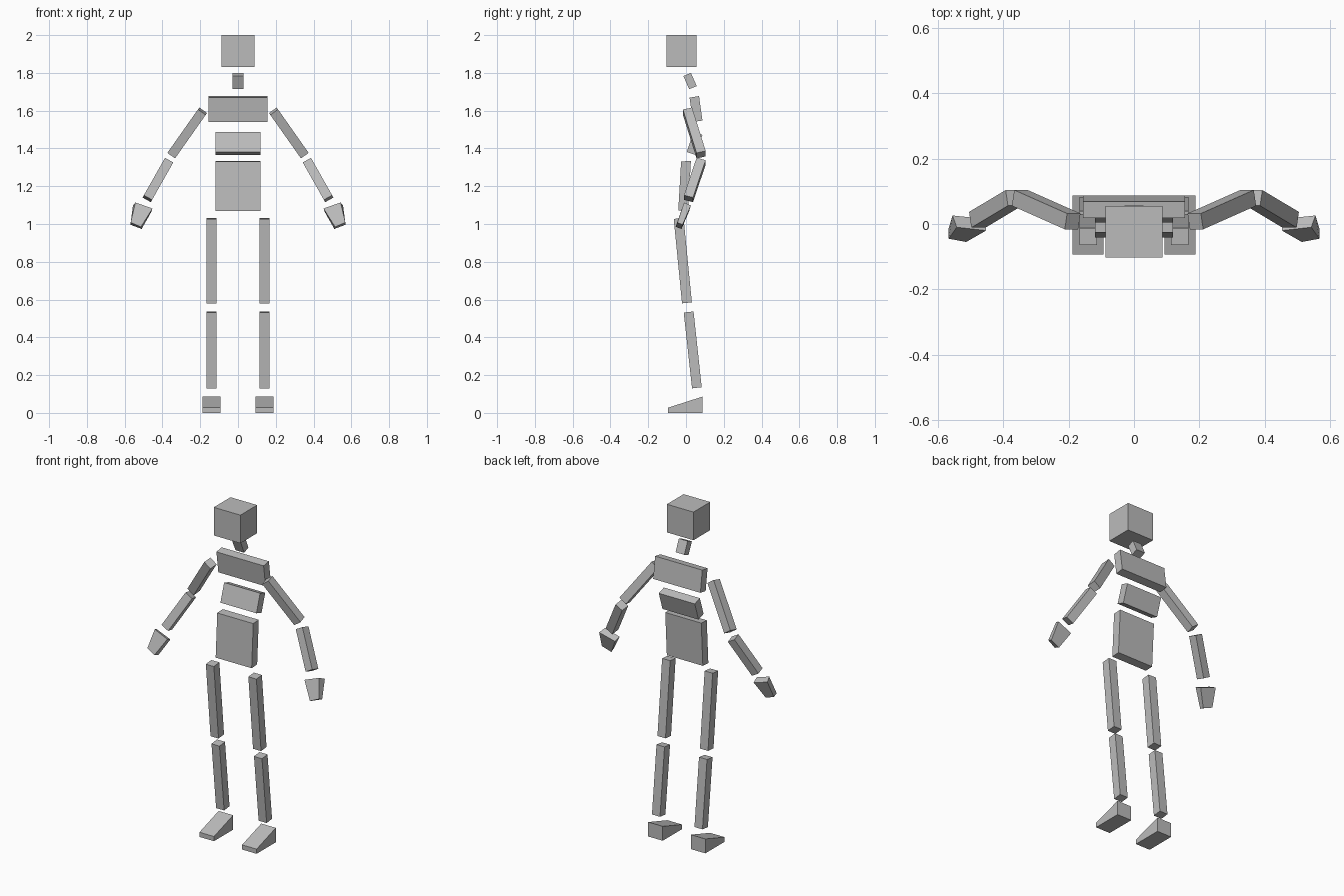
import bpy, bmesh
from mathutils import Vector

if "Cube" in bpy.data.objects:
    bpy.data.objects.remove(bpy.data.objects["Cube"])

grey = bpy.data.materials.new("plain_grey")
grey.diffuse_color = (0.5, 0.5, 0.5, 1)
grey.use_nodes = True
grey.node_tree.nodes["Principled BSDF"].inputs["Base Color"].default_value = grey.diffuse_color


def block(name, end_a, end_b):
    """Six-sided block from two matching four-corner ends."""
    bm = bmesh.new()
    a = [bm.verts.new(p) for p in end_a]
    b = [bm.verts.new(p) for p in end_b]
    bm.faces.new(a)
    bm.faces.new(b)
    for i in range(4):
        j = (i + 1) % 4
        bm.faces.new((a[i], a[j], b[j], b[i]))
    bmesh.ops.recalc_face_normals(bm, faces=bm.faces)
    mesh = bpy.data.meshes.new(name)
    bm.to_mesh(mesh)
    bm.free()
    mesh.materials.append(grey)
    obj = bpy.data.objects.new(name, mesh)
    bpy.context.collection.objects.link(obj)
    return obj


def slab(name, x0, x1, profile):
    """Side profile (y, z) extruded from x0 to x1."""
    return block(name, [(x0, y, z) for y, z in profile],
                 [(x1, y, z) for y, z in profile])


def limb(name, p, q, width):
    """Square bar from p to q, its width axis level from front to back."""
    p, q = Vector(p), Vector(q)
    d = (q - p).normalized()
    u = d.cross(Vector((0, 1, 0))).normalized() * width / 2
    v = d.cross(u)
    ring = (u + v, u - v, -u - v, -u + v)
    return block(name, [p + r for r in ring], [q + r for r in ring])


# Head, neck and torso: top front, top back, bottom back, bottom front
slab("head", -0.088, 0.088, [(-0.103, 2), (0.055, 2), (0.055, 1.832), (-0.103, 1.832)])
slab("neck", -0.029, 0.029, [(-0.014, 1.783), (0.026, 1.80), (0.057, 1.73), (0.017, 1.714)])
slab("chest", -0.156, 0.156, [(0.019, 1.669), (0.069, 1.677), (0.087, 1.548), (0.037, 1.54)])
slab("abdomen", -0.119, 0.119, [(0.039, 1.488), (0.087, 1.472), (0.052, 1.365), (0.004, 1.381)])
slab("pelvis", -0.119, 0.119, [(-0.026, 1.331), (0.026, 1.334), (0.011, 1.073), (-0.041, 1.07)])

for side, s in (("left", 1), ("right", -1)):
    # Legs and wedge-shaped feet
    slab(side + "_thigh", s * 0.114, s * 0.167,
         [(-0.065, 1.027), (-0.013, 1.032), (0.031, 0.585), (-0.021, 0.58)])
    slab(side + "_shin", s * 0.114, s * 0.167,
         [(-0.012, 0.531), (0.040, 0.537), (0.083, 0.136), (0.032, 0.13)])
    slab(side + "_foot", s * 0.093, s * 0.189,
         [(-0.094, 0), (-0.094, 0.028), (0.087, 0.086), (0.087, 0)])

    # Arms
    limb(side + "_upper_arm", (s * 0.188, 0.008, 1.597), (s * 0.35, 0.080, 1.367), 0.05)
    limb(side + "_forearm", (s * 0.368, 0.080, 1.332), (s * 0.48, 0.013, 1.134), 0.05)

    # Tapered hand: wrist end, then fingertip end
    wrist = [(0.543, -0.010, 1.114), (0.453, -0.020, 1.082),
             (0.458, 0.016, 1.066), (0.556, 0.026, 1.098)]
    tips = [(0.568, -0.045, 1.008), (0.514, -0.055, 0.985),
            (0.510, -0.024, 0.974), (0.569, -0.018, 0.996)]
    block(side + "_hand", [(s * x, y, z) for x, y, z in wrist],
          [(s * x, y, z) for x, y, z in tips])
